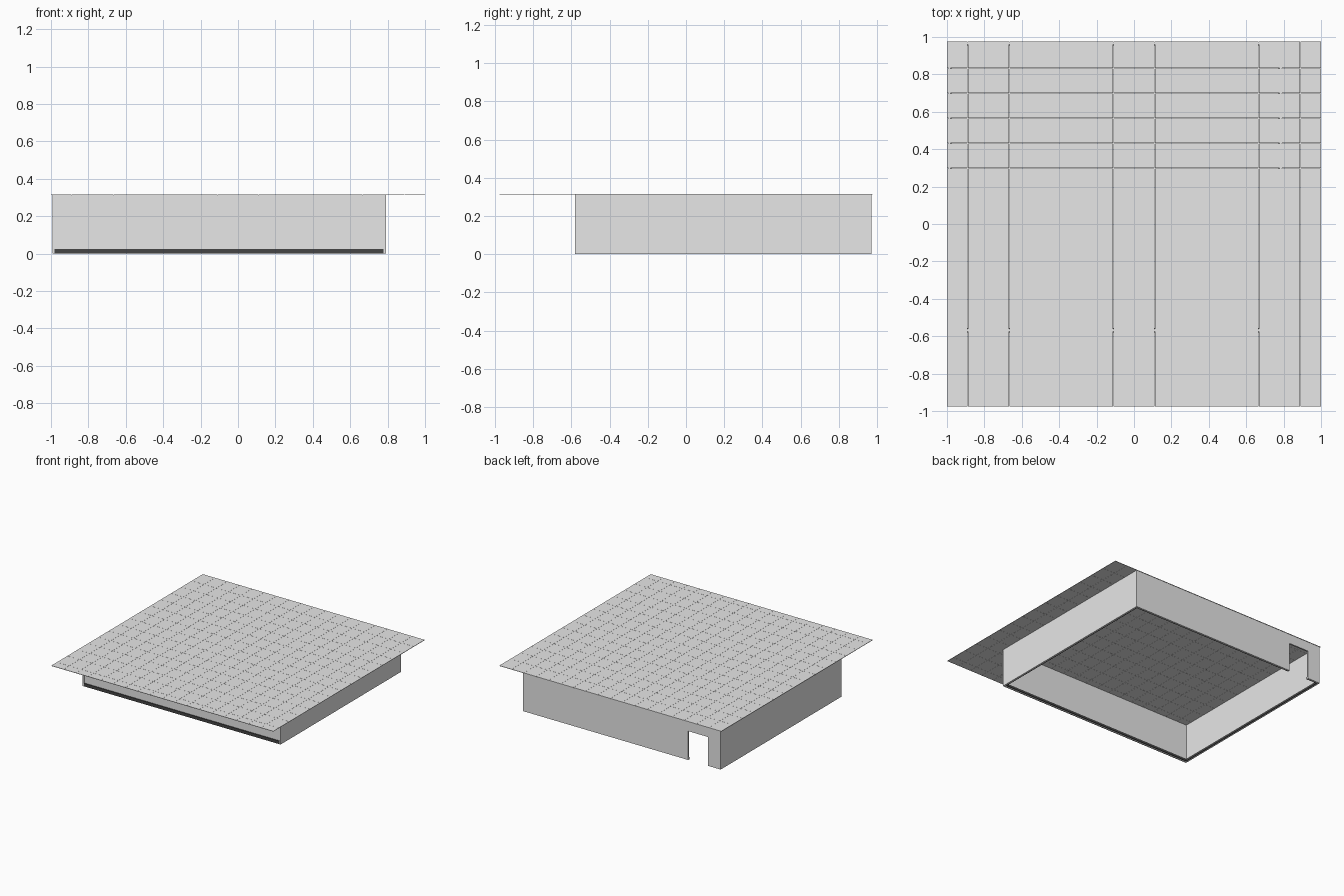
import bpy, bmesh

if "Cube" in bpy.data.objects:
    bpy.data.objects.remove(bpy.data.objects["Cube"])

def material(name, c):
    m = bpy.data.materials.new(name)
    m.diffuse_color = (*c, 1)
    m.use_nodes = True
    m.node_tree.nodes["Principled BSDF"].inputs["Base Color"].default_value = m.diffuse_color
    return m

grey = material("light grey", (0.8, 0.8, 0.8))
dark = material("dark trim", (0.06, 0.06, 0.06))

def boxes(name, mat, items):
    """One object made of boxes given as (x0, x1, y0, y1, z0, z1)."""
    bm = bmesh.new()
    for x0, x1, y0, y1, z0, z1 in items:
        vs = bmesh.ops.create_cube(bm, size=1)["verts"]
        for v in vs:
            v.co.x = x1 if v.co.x > 0 else x0
            v.co.y = y1 if v.co.y > 0 else y0
            v.co.z = z1 if v.co.z > 0 else z0
    me = bpy.data.meshes.new(name)
    bm.to_mesh(me)
    bm.free()
    me.materials.append(mat)
    ob = bpy.data.objects.new(name, me)
    bpy.context.collection.objects.link(ob)
    return ob

L, R, F, B = -0.993, 0.79, -0.58, 0.972   # outer wall lines
T, H = 0.012, 0.312                       # wall thickness and height
D0, D1, DH = -0.88, -0.70, 0.235          # doorway in the back wall
S, SH = 0.006, 0.018                      # skirting depth and height

# Walls
boxes("left_wall", grey, [(L, L + T, F, B, 0, H)])
boxes("right_wall", grey, [(R - T, R, F, B, 0, H)])
boxes("front_wall", grey, [(L + T, R - T, F + S, F + S + T, 0, H)])
boxes("back_wall", grey, [(L + T, D0, B - T, B, 0, H),
                          (D1, R - T, B - T, B, 0, H),
                          (D0, D1, B - T, B, DH, H)])

# Skirting boards: inside all round, and outside along the front
boxes("skirting", dark, [
    (L + T, L + T + S, F + S + T, B - T, 0, SH),
    (R - T - S, R - T, F + S + T, B - T, 0, SH),
    (L + T, R - T, F + S + T, F + 2 * S + T, 0, SH),
    (L + T, D0, B - T - S, B - T, 0, SH),
    (D1, R - T, B - T - S, B - T, 0, SH)])
boxes("front_skirting", dark, [(L + T, R - T, F, F + S, 0, 0.025)])

# Ceiling tiles with hairline joints, last row cut short
W, DY, G, Y = 2 / 18, 0.1335, 0.0005, 0.975
ys = [-Y] + [-0.903 + DY * k for k in range(14)] + [Y]
boxes("ceiling_tiles", grey, [
    (-1 + W * i + (G if i else 0), -1 + W * (i + 1) - (G if i < 17 else 0),
     ys[j] + (G if j else 0), ys[j + 1] - (G if j < len(ys) - 2 else 0), H, H + 0.003)
    for i in range(18) for j in range(len(ys) - 1)])
